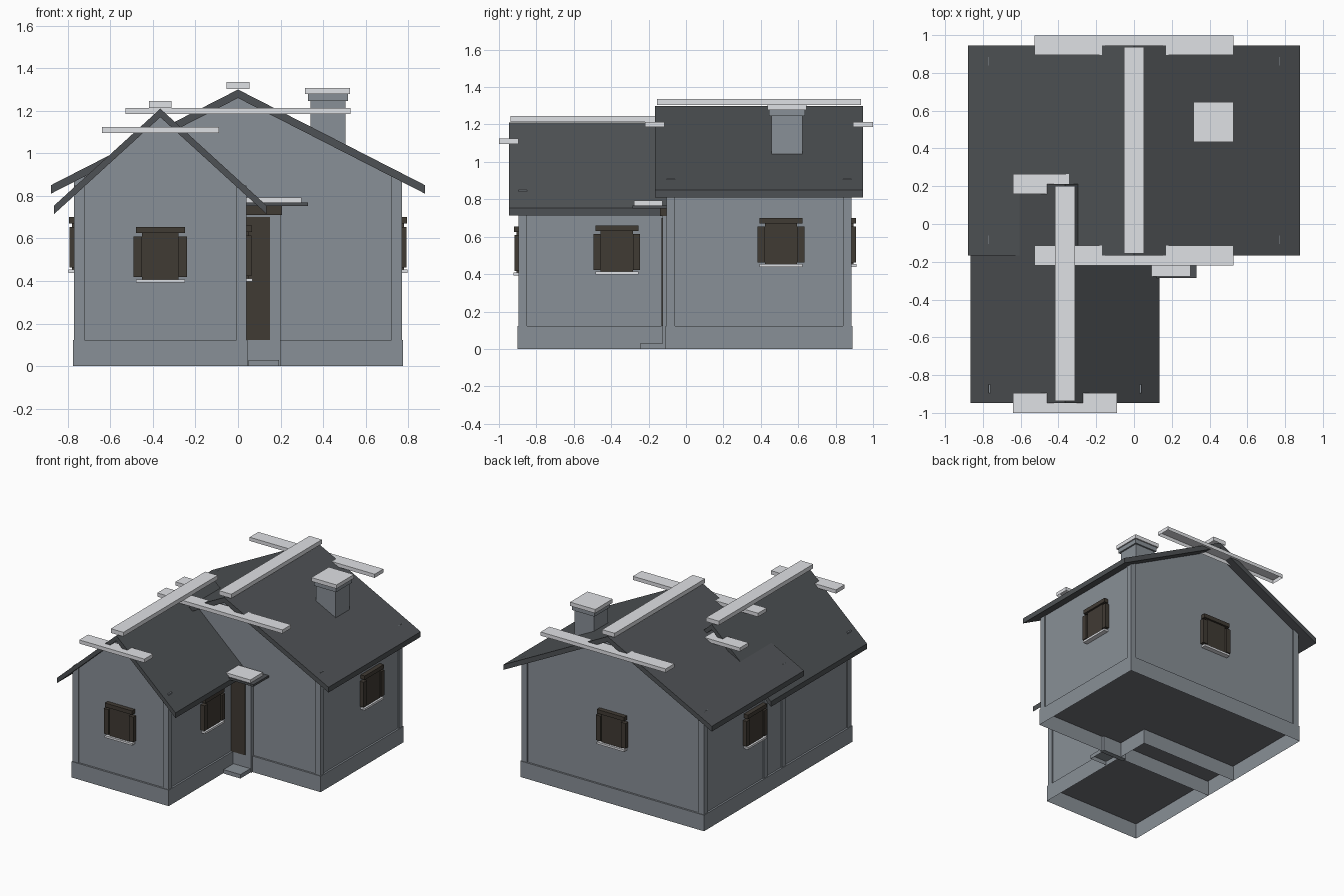
import bpy, bmesh
from math import pi
from mathutils import Matrix, Vector

cube = bpy.data.objects.get("Cube")
if cube:
    bpy.data.objects.remove(cube, do_unlink=True)


def material(name, rgb):
    m = bpy.data.materials.new(name)
    m.use_nodes = True
    m.diffuse_color = (*rgb, 1)
    m.node_tree.nodes["Principled BSDF"].inputs["Base Color"].default_value = (*rgb, 1)
    return m


WALL = material("grey_plaster", (0.25, 0.277, 0.308))
ROOF = material("dark_slate", (0.076, 0.083, 0.089))
PALE = material("pale_stone", (0.74, 0.75, 0.78))
WOOD = material("dark_wood", (0.051, 0.043, 0.034))
FLOOR = material("underfloor", (0.165, 0.17, 0.185))


def finish(name, bm, mat):
    bmesh.ops.recalc_face_normals(bm, faces=bm.faces)
    me = bpy.data.meshes.new(name)
    bm.to_mesh(me)
    bm.free()
    me.materials.append(mat)
    ob = bpy.data.objects.new(name, me)
    bpy.context.collection.objects.link(ob)
    return ob


def box(name, x, y, z, mat, matrix=None, open_bottom=False):
    """Box spanning the (low, high) ranges, optionally moved by a matrix."""
    bm = bmesh.new()
    bmesh.ops.create_cube(bm, size=1)
    for v in bm.verts:
        v.co = Vector([r[0] if c < 0 else r[1] for c, r in zip(v.co, (x, y, z))])
    if matrix:
        bm.transform(matrix)
    if open_bottom:
        low = min(bm.faces, key=lambda f: f.calc_center_median().z)
        bmesh.ops.delete(bm, geom=[low], context='FACES_ONLY')
    return finish(name, bm, mat)


def prism(name, profile, y0, y1, mat):
    """Closed x-z profile extruded along y."""
    bm = bmesh.new()
    face = bm.faces.new([bm.verts.new((x, y0, z)) for x, z in profile])
    ext = bmesh.ops.extrude_face_region(bm, geom=[face])["geom"]
    bmesh.ops.translate(bm, vec=(0, y1 - y0, 0),
                        verts=[g for g in ext if isinstance(g, bmesh.types.BMVert)])
    return finish(name, bm, mat)


def gabled_block(tag, cx, half, y0, y1, ridge, eave, over, gable_over, post_top,
                 plank_half, plank_z):
    """Plinth, walls, corner posts, roof, ridge cap and gable planks of one block."""
    base, thick = 0.122, 0.04
    span = half + over
    slope = (ridge - eave) / span
    box(tag + "_plinth", (cx - half, cx + half), (y0, y1), (0, base), WALL, open_bottom=True)
    box(tag + "_underfloor", (cx - half + .005, cx + half - .005), (y0 + .005, y1 - .005),
        (base - .008, base - .003), FLOOR)

    w = half - 0.014
    top, side = ridge - thick, ridge - thick - slope * w
    prism(tag + "_walls", [(cx - w, base), (cx + w, base), (cx + w, side), (cx, top),
                           (cx - w, side)], y0 + .014, y1 - .014, WALL)
    for sx in (-1, 1):
        xs = sorted((cx + sx * (half - .005), cx + sx * (half - .053)))
        for end, ys in (("front", (y0 + .005, y0 + .05)), ("back", (y1 - .05, y1 - .005))):
            box(f"{tag}_{end}_{'left' if sx > 0 else 'right'}_corner_post",
                xs, ys, (base, post_top), WALL)

    r0, r1 = y0 - gable_over, y1 + gable_over
    prism(tag + "_roof", [(cx - span, eave), (cx, ridge), (cx + span, eave),
                          (cx + span, eave - thick), (cx, top), (cx - span, eave - thick)],
          r0, r1, ROOF)
    box(tag + "_ridge_cap", (cx - .053, cx + .053), (r0 + .01, r1 - .01),
        (ridge + .003, ridge + .035), PALE, open_bottom=True)
    for end, ys in (("front", (r0 - .053, r0 + .052)), ("back", (r1 - .052, r1 + .053))):
        box(f"{tag}_{end}_gable_plank", (cx - plank_half, cx + plank_half), ys,
            (plank_z - .014, plank_z + .014), PALE, open_bottom=True)


def window(tag, x, y, z, angle):
    """Shuttered window; its outside faces -y before turning about z."""
    m = Matrix.Translation((x, y, z)) @ Matrix.Rotation(angle, 4, 'Z')
    box(tag + "_pane", (-.086, .086), (-.02, .01), (-.11, .107), WOOD, m)
    box(tag + "_lintel", (-.115, .115), (-.034, .01), (.107, .137), WOOD, m)
    box(tag + "_sill", (-.115, .115), (-.036, .01), (-.126, -.11), PALE, m)
    for side, s in (("left", 1), ("right", -1)):
        box(f"{tag}_{side}_shutter", sorted((s * .086, s * .125)), (-.032, .01),
            (-.1, .092), WOOD, m)


# Two crossing blocks
gabled_block("house", 0, .775, -.11, .89, 1.3, .85, .105, .056, .908, .528, 1.2)
gabled_block("wing", -.365, .41, -.9, .165, 1.21, .754, .09, .047, .85, .275, 1.11)

# Windows
window("wing_front_window", -.365, -.886, .518, 0)
window("wing_left_window", .031, -.37, .523, pi / 2)
window("house_left_window", .761, .508, .563, pi / 2)
window("house_right_window", -.761, .275, .563, -pi / 2)
window("house_back_window", 0, .876, .563, pi)

# Entrance
box("entry_surround", (.0, .2), (-.126, -.09), (.0, .71), WALL)
box("door", (.0, .15), (-.13, -.1), (.122, .7), WOOD)
box("door_lintel", (.0, .207), (-.138, -.09), (.71, .752), WOOD)
box("porch_roof", (-.0, .33), (-.285, -.1), (.752, .768), ROOF)
box("porch_cap", (.02, .298), (-.277, -.125), (.768, .793), PALE)
box("doorstep", (.05, .192), (-.245, -.11), (0, .03), WALL, open_bottom=True)

# Chimney
box("chimney_stack", (.34, .505), (.457, .623), (.95, 1.25), WALL)
box("chimney_collar", (.328, .517), (.445, .635), (1.245, 1.278), WALL)
box("chimney_cap", (.315, .527), (.435, .645), (1.278, 1.307), PALE)
